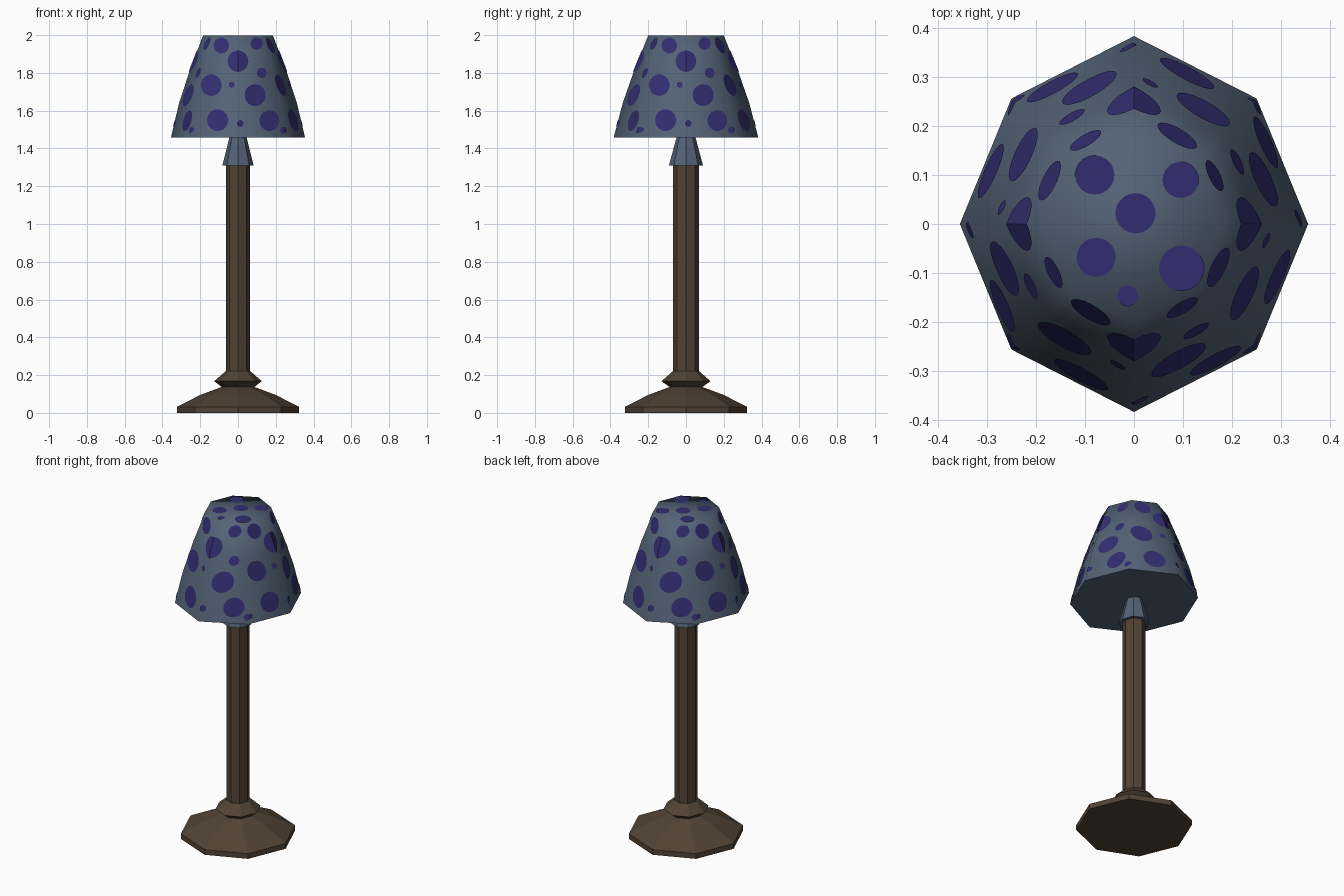
import bpy, bmesh, math
from mathutils import Vector
from mathutils.bvhtree import BVHTree

if "Cube" in bpy.data.objects:
    bpy.data.objects.remove(bpy.data.objects["Cube"])


def material(name, rgb):
    m = bpy.data.materials.new(name)
    m.diffuse_color = (*rgb, 1)
    m.use_nodes = True
    m.node_tree.nodes["Principled BSDF"].inputs["Base Color"].default_value = m.diffuse_color
    return m


SLATE = material("slate_blue", (0.088, 0.124, 0.182))
BROWN = material("dark_brown", (0.084, 0.056, 0.035))
INDIGO = material("indigo", (0.032, 0.027, 0.165))


def finish(bm, name, mat):
    me = bpy.data.meshes.new(name)
    bm.to_mesh(me)
    ob = bpy.data.objects.new(name, me)
    bpy.context.collection.objects.link(ob)
    me.materials.append(mat)
    return ob


def lathe(name, profile, mat, diag=(0.707, 0.707)):
    """Eight-sided turned part; profile rows are (x radius, y radius, z)."""
    bm = bmesh.new()
    rings = []
    for rx, ry, z in profile:
        ring = []
        for i in range(8):
            c, s = math.cos(i * math.pi / 4), math.sin(i * math.pi / 4)
            if i % 2:
                c, s = math.copysign(diag[0], c), math.copysign(diag[1], s)
            ring.append(bm.verts.new((rx * c, ry * s, z)))
        rings.append(ring)
    for a, b in zip(rings, rings[1:]):
        for i in range(8):
            j = (i + 1) % 8
            bm.faces.new((a[i], a[j], b[j], b[i]))
    bm.faces.new(rings[0][::-1])
    bm.faces.new(rings[-1])
    bmesh.ops.recalc_face_normals(bm, faces=bm.faces)
    return finish(bm, name, mat), BVHTree.FromBMesh(bm)


# Foot, collar and column
lathe("foot", [(.323, .323, 0), (.323, .323, .032), (.2, .2, .095), (.085, .085, .138)], BROWN)
lathe("collar", [(.085, .085, .136), (.126, .13, .168), (.064, .068, .222)], BROWN)
lathe("column", [(.063, .068, .21), (.063, .068, 1.32)], BROWN)

# Bulb holder under the shade
lathe("holder", [(.083, .09, 1.31), (.045, .05, 1.46)], SLATE)

# Shade: smooth sides blending into the closed top, sharp bottom rim
shade, tree = lathe("shade", [(.355, .383, 1.457), (.312, .335, 1.64),
                              (.253, .272, 1.82), (.185, .2, 1.998)], SLATE, (.704, .668))
bpy.context.view_layer.objects.active = shade
shade.select_set(True)
bpy.ops.object.shade_smooth_by_angle(angle=math.radians(80))

# Spots: thin discs projected onto the shade
LIFT = 0.003


def spot(bm, x, h, rx, rh, place, steps=20, rows=4):
    """place(u, v) returns a point on the shade, or None off its surface."""
    verts = {}
    for r in range(rows + 1):
        for i in range(steps if r else 1):
            a = 2 * math.pi * i / steps
            k = r / rows
            p = place(x + rx * k * math.cos(a), h + rh * k * math.sin(a))
            if p is not None:
                verts[r, i] = bm.verts.new(p)
    for r in range(rows):
        for i in range(steps):
            j = (i + 1) % steps
            keys = [(0, 0), (1, i), (1, j)] if r == 0 else [(r, i), (r + 1, i), (r + 1, j), (r, j)]
            if all(k in verts for k in keys):
                bm.faces.new([verts[k] for k in keys])


def on_side(turn):
    c, s = math.cos(turn), math.sin(turn)

    def place(u, v):
        origin = Vector((c * u + s, s * u - c, v))
        hit = tree.ray_cast(origin, Vector((-s, c, 0)))[0]
        if hit is None:
            return None
        return hit + Vector((hit.x, hit.y, 0)).normalized() * LIFT
    return place


# Side spots repeat each quarter turn: x, z, radius
SIDE = [(-.087, 1.945, .042), (.097, 1.955, .033), (0, 1.862, .057), (-.14, 1.735, .057),
        (.125, 1.8, .027), (-.033, 1.737, .016), (.09, 1.682, .058), (-.107, 1.55, .058),
        (.165, 1.547, .055), (.012, 1.532, .018), (.238, 1.497, .018)]
bm = bmesh.new()
for q in range(4):
    for x, z, r in SIDE:
        spot(bm, x, z, r * .95, r, on_side(q * math.pi / 2))
finish(bm, "side_spots", INDIGO)

# Top spots: x, y, radius
TOP = [(.003, .022, .041), (-.08, .1, .04), (.095, .09, .037),
       (-.077, -.068, .04), (.097, -.09, .046), (-.013, -.146, .021)]
bm = bmesh.new()
for x, y, r in TOP:
    spot(bm, x, y, r, r, lambda u, v: Vector((u, v, 2.0)))
finish(bm, "top_spots", INDIGO)
